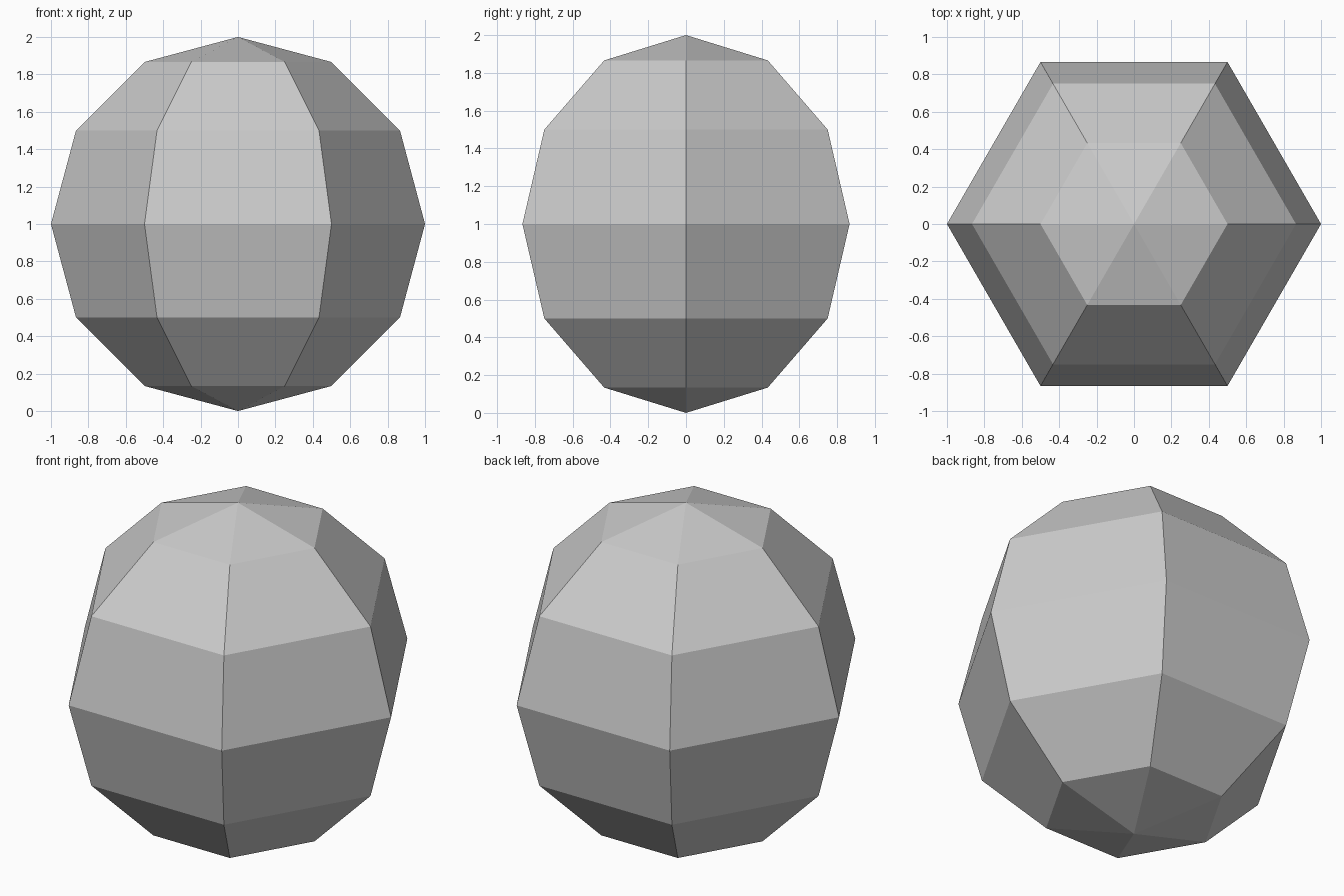
import bpy, bmesh
from math import sin, cos, pi

if "Cube" in bpy.data.objects:
    bpy.data.objects.remove(bpy.data.objects["Cube"])

SIDES, BANDS, RADIUS = 6, 6, 1.0

bm = bmesh.new()
# Poles and the rings of corners between them
bottom = bm.verts.new((0, 0, 0))
top = bm.verts.new((0, 0, 2 * RADIUS))
rings = []
for i in range(1, BANDS):
    t = pi * i / BANDS
    r, z = RADIUS * sin(t), RADIUS * (1 - cos(t))
    rings.append([bm.verts.new((r * cos(2 * pi * k / SIDES), r * sin(2 * pi * k / SIDES), z))
                  for k in range(SIDES)])

# Triangle caps and quad bands
for k in range(SIDES):
    n = (k + 1) % SIDES
    bm.faces.new((bottom, rings[0][n], rings[0][k]))
    bm.faces.new((top, rings[-1][k], rings[-1][n]))
    for lo, hi in zip(rings, rings[1:]):
        bm.faces.new((lo[k], lo[n], hi[n], hi[k]))

bmesh.ops.recalc_face_normals(bm, faces=bm.faces[:])
mesh = bpy.data.meshes.new("faceted_ball")
bm.to_mesh(mesh)
bm.free()
bpy.context.collection.objects.link(bpy.data.objects.new("faceted_ball", mesh))
